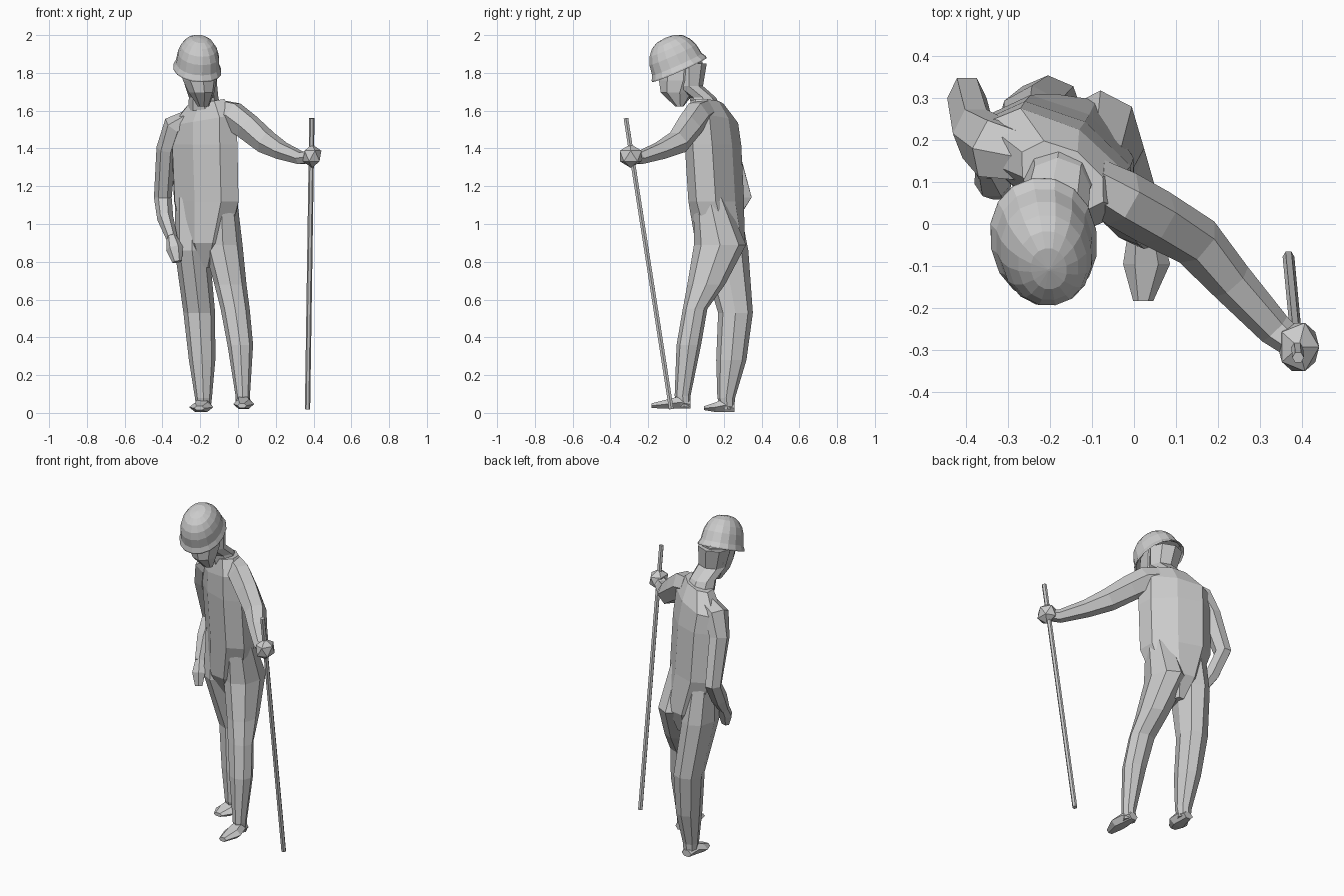
import bpy, bmesh, math
from mathutils import Vector, Matrix


def finish(name, bm):
    bmesh.ops.recalc_face_normals(bm, faces=bm.faces)
    me = bpy.data.meshes.new(name)
    bm.to_mesh(me)
    bm.free()
    ob = bpy.data.objects.new(name, me)
    bpy.context.collection.objects.link(ob)
    return ob


def loft(name, secs, n=6, up=(0, 1, 0), axis=None, power=1.0):
    """Skin rings (x, y, z, half width, half depth) along a path; axis fixes the ring plane."""
    bm = bmesh.new()
    pts = [Vector(s[:3]) for s in secs]
    rings = []
    for i, s in enumerate(secs):
        t = Vector(s[5]) if len(s) > 5 else axis
        if t is None:
            t = pts[min(i + 1, len(pts) - 1)] - pts[max(i - 1, 0)]
        t = Vector(t).normalized()
        side = t.cross(Vector(up)).normalized()
        dep = side.cross(t)
        ring = []
        for k in range(n):
            a = 2 * math.pi * k / n
            c, d = math.cos(a), math.sin(a)
            c = math.copysign(abs(c) ** power, c)
            d = math.copysign(abs(d) ** power, d)
            ring.append(bm.verts.new(pts[i] + side * c * s[3] + dep * d * s[4]))
        rings.append(ring)
    for a, b in zip(rings, rings[1:]):
        for k in range(n):
            bm.faces.new((a[k], a[(k + 1) % n], b[(k + 1) % n], b[k]))
    bm.faces.new(rings[0])
    bm.faces.new(rings[-1])
    return finish(name, bm)


Z = (0, 0, 1)

# Torso: turned toward the raised arm, whose shoulder is higher
roll = (-0.17, 0, 1)
loft("torso", [
    (-.160, .190, .77, .045, .075),
    (-.160, .180, .90, .125, .135),
    (-.168, .160, 1.12, .200, .118),
    (-.178, .143, 1.42, .205, .118),
    (-.184, .135, 1.55, .205, .105, roll),
    (-.170, .112, 1.645, .115, .070, roll),
], n=8, up=(.52, .85, 0), axis=Z, power=.95)

# Neck and head
loft("neck", [
    (-.175, .115, 1.60, .090, .080),
    (-.182, .088, 1.67, .078, .070),
    (-.195, .015, 1.73, .085, .075),
    (-.213, .015, 1.85, .103, .095),
], n=8, axis=Z)
loft("head", [
    (-.183, -.035, 1.622, .030, .022),
    (-.193, -.045, 1.695, .068, .090),
    (-.203, -.030, 1.76, .090, .115),
    (-.213, -.025, 1.86, .102, .115),
], n=8, up=(-.17, .98, 0), axis=Z)

# Helmet: stretched lathe with a narrow flared brim, nodding forward
profile = [(.88, .03), (.90, .005), (1.0, -.008), (1.0, .0), (.91, .025)]
profile += [(.90 * math.cos(a) ** .8, .03 + .148 * math.sin(a))
            for a in (math.radians(d) for d in (20, 38, 56, 73))]
secs = [(0, 0, h, .127 * r, .160 * r) for r, h in profile] + [(0, 0, .178, .003, .003)]
helmet = loft("helmet", secs, n=16, axis=Z, power=.95)
helmet.matrix_world = (Matrix.Translation((-.215, -.038, 1.823))
                       @ Matrix.Rotation(math.radians(10), 4, 'Z')
                       @ Matrix.Rotation(math.radians(24), 4, 'X'))

# Arm reaching out to the staff
loft("raised_arm", [
    (-.100, .100, 1.595, .060, .070),
    (-.030, .060, 1.575, .070, .080),
    (.050, .015, 1.515, .070, .075),
    (.150, -.043, 1.432, .064, .066),
    (.232, -.138, 1.387, .053, .050),
    (.335, -.250, 1.348, .042, .036),
    (.375, -.282, 1.355, .035, .035),
], n=6, up=Z)

# Fist around the staff
bm = bmesh.new()
bmesh.ops.create_icosphere(bm, subdivisions=1, radius=.064)
bmesh.ops.scale(bm, vec=(.86, 1.06, .98), verts=bm.verts)
bmesh.ops.translate(bm, vec=(.392, -.293, 1.36), verts=bm.verts)
finish("fist", bm)

# Arm hanging beside the body
loft("hanging_arm", [
    (-.260, .160, 1.56, .045, .065),
    (-.335, .180, 1.52, .062, .080),
    (-.380, .215, 1.40, .052, .070),
    (-.398, .300, 1.14, .047, .055),
    (-.385, .225, 1.03, .043, .050),
    (-.350, .130, .925, .030, .034),
], n=6, up=(0, -1, 0))
loft("hanging_hand", [
    (-.352, .135, .935, .027, .030),
    (-.336, .095, .870, .045, .036),
    (-.322, .075, .800, .026, .020),
], n=6, up=(0, -1, 0))

# Legs, growing out of the waist
loft("forward_leg", [
    (-.090, .125, 1.14, .084, .085),
    (-.080, .180, .89, .104, .138),
    (-.040, .107, .68, .085, .100),
    (-.015, .048, .55, .077, .065),
    (.012, .015, .36, .068, .065),
    (.025, -.018, .09, .038, .042),
    (.025, -.010, .03, .036, .035),
], n=8, axis=Z, power=.95)
loft("rear_leg", [
    (-.250, .190, 1.14, .084, .085),
    (-.243, .200, .86, .092, .130),
    (-.205, .262, .53, .084, .092),
    (-.190, .240, .28, .070, .080),
    (-.183, .213, .08, .045, .047),
    (-.183, .220, .02, .038, .035),
], n=8, axis=Z, power=.95)

# Feet
loft("forward_foot", [
    (.025, .025, .045, .030, .024),
    (.026, -.030, .056, .042, .038),
    (.030, -.095, .047, .056, .029),
    (.022, -.183, .038, .024, .014),
], n=6, up=Z, axis=(0, -1, 0))
loft("rear_foot", [
    (-.183, .258, .024, .032, .022),
    (-.187, .205, .040, .045, .042),
    (-.195, .155, .030, .064, .029),
    (-.205, .096, .025, .028, .012),
], n=6, up=Z, axis=(0, -1, 0))

# Walking staff
loft("staff", [
    (.368, -.078, .02, .014, .014),
    (.391, -.318, 1.56, .014, .014),
], n=6)
